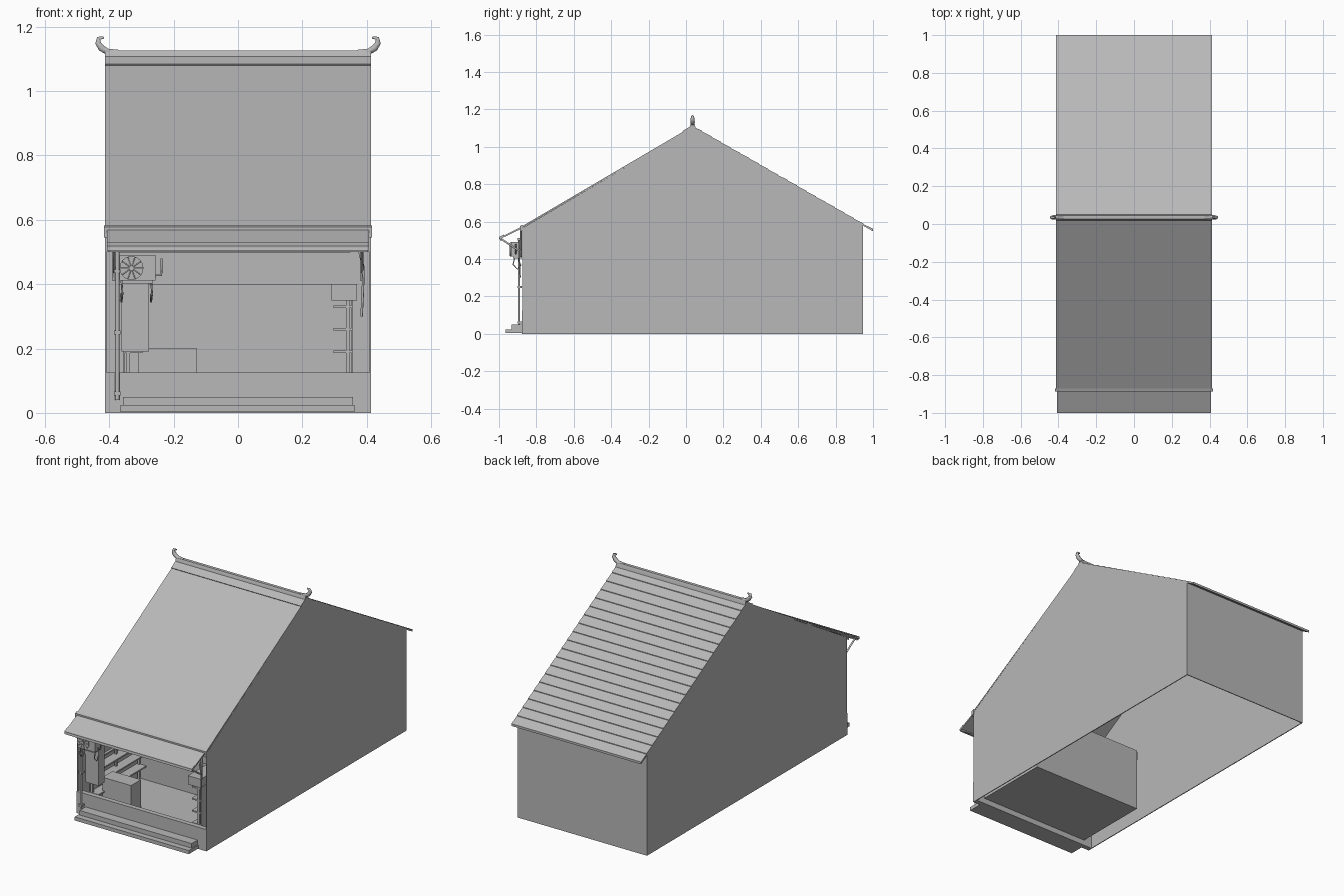
import bpy, bmesh, math
from mathutils import Vector

cube = bpy.data.objects.get("Cube")
if cube:
    bpy.data.objects.remove(cube, do_unlink=True)

grey = bpy.data.materials.new("plain grey")
grey.use_nodes = True
grey.diffuse_color = (0.48, 0.48, 0.48, 1)
grey.node_tree.nodes["Principled BSDF"].inputs["Base Color"].default_value = (0.48, 0.48, 0.48, 1)


def finish(name, bm):
    bmesh.ops.recalc_face_normals(bm, faces=bm.faces)
    mesh = bpy.data.meshes.new(name)
    bm.to_mesh(mesh)
    bm.free()
    mesh.materials.append(grey)
    ob = bpy.data.objects.new(name, mesh)
    bpy.context.collection.objects.link(ob)
    return ob


def prism(name, pts, x0, x1):
    """Extrude a (y, z) outline along x."""
    bm = bmesh.new()
    face = bm.faces.new([bm.verts.new((x0, y, z)) for y, z in pts])
    new = bmesh.ops.extrude_face_region(bm, geom=[face])["geom"]
    bmesh.ops.translate(bm, vec=(x1 - x0, 0, 0),
                        verts=[v for v in new if isinstance(v, bmesh.types.BMVert)])
    return finish(name, bm)


def box(name, x0, x1, y0, y1, z0, z1):
    return prism(name, [(y0, z0), (y1, z0), (y1, z1), (y0, z1)], x0, x1)


def tube(name, points, radius, radii=None):
    """Thin round bar through the points, with optional taper."""
    cu = bpy.data.curves.new(name, "CURVE")
    cu.dimensions = "3D"
    cu.bevel_depth = radius
    cu.bevel_resolution = 1
    cu.use_fill_caps = True
    sp = cu.splines.new("POLY")
    sp.points.add(len(points) - 1)
    for i, p in enumerate(points):
        sp.points[i].co = (*p, 1)
        sp.points[i].radius = radii[i] if radii else 1
    cu.materials.append(grey)
    ob = bpy.data.objects.new(name, cu)
    bpy.context.collection.objects.link(ob)
    return ob


def disc(name, centre, radius, depth, sides=24):
    bm = bmesh.new()
    bmesh.ops.create_cone(bm, cap_ends=True, segments=sides, radius1=radius,
                          radius2=radius, depth=depth)
    ob = finish(name, bm)
    ob.rotation_euler.x = math.pi / 2
    ob.location = centre
    return ob


W = 0.413          # half width of the house
FRONT, BACK = -0.875, 0.945
RIDGE = Vector((0.035, 1.11))
EAVE_F = Vector((-0.885, 0.57))
EAVE_B = Vector((1.0, 0.557))
back_top = RIDGE.lerp(EAVE_B, (BACK - RIDGE.x) / (EAVE_B.x - RIDGE.x)).y

# Shell, open underneath
gable = [(FRONT, 0), (BACK, 0), (BACK, back_top - 0.008),
         (RIDGE.x, RIDGE.y - 0.008), (FRONT, 0.565)]
for side, s in (("left", 1), ("right", -1)):
    prism(side + "_wall", gable, s * W, s * (W - 0.005))
box("back_wall", -W, W, BACK - 0.005, BACK, 0, back_top - 0.008)
box("front_header", -W, W, FRONT, FRONT + 0.006, 0.5, 0.565)
box("front_low_wall", -W, W, FRONT - 0.003, FRONT + 0.025, 0, 0.125)

# Front roof slope with a band under the ridge
down = Vector((0, -0.009))
prism("front_roof", [RIDGE, EAVE_F, EAVE_F + down, RIDGE + down], -W, W)
lift = Vector((-0.003, 0.004))
band_end = RIDGE.lerp(EAVE_F, 0.055)
prism("front_roof_band", [RIDGE, RIDGE + lift, band_end + lift, band_end], -W, W)

# Back roof slope in overlapping courses
courses = 19
outline = []
for i in range(courses):
    outline.append(RIDGE.lerp(EAVE_B, i / courses))
    outline.append(RIDGE.lerp(EAVE_B, (i + 1) / courses) + Vector((0, 0.004)))
outline += [EAVE_B + down, RIDGE + down]
prism("back_roof", outline, -W, W)

# Ridge beam and curled finials
prism("ridge_beam", [(0.018, 1.1), (0.022, 1.115), (0.026, 1.126), (0.044, 1.126),
                     (0.048, 1.115), (0.052, 1.1)], -W, W)
for side, s in (("left", 1), ("right", -1)):
    path = [(0.37, 1.121), (0.405, 1.122), (0.425, 1.134), (0.435, 1.15),
            (0.433, 1.164), (0.417, 1.167)]
    tube(side + "_finial", [(s * x, 0.035, z) for x, z in path], 0.012,
         [0.7, 0.95, 1, 0.85, 0.6, 0.35])

# Front canopy: sheet, lip, fascia and struts
prism("canopy_sheet", [(-0.875, 0.574), (-0.998, 0.514), (-1.0, 0.504), (-0.875, 0.564)],
      -0.407, 0.407)
prism("canopy_lip", [(-0.872, 0.583), (-0.887, 0.577), (-0.887, 0.545), (-0.872, 0.552)],
      -0.417, 0.417)
prism("canopy_edge_strip", [(-0.974, 0.531), (-1.0, 0.518), (-1.0, 0.512), (-0.974, 0.525)],
      -0.407, 0.407)
box("canopy_fascia", -0.402, 0.402, -0.995, -0.985, 0.5, 0.512)
box("canopy_inner_rail", -0.37, 0.35, -0.9, -0.878, 0.498, 0.512)
for side, s in (("left", 1), ("right", -1)):
    x = s * 0.385
    tube(side + "_canopy_strut", [(x, -0.88, 0.435), (x, -0.985, 0.505)], 0.005)
    tube(side + "_strut_plate", [(x, -0.882, 0.41), (x, -0.882, 0.55)], 0.005)

# Doorstep
box("lower_step", -0.365, 0.362, -0.965, FRONT, 0.003, 0.024)
box("upper_step", -0.357, 0.357, -0.932, FRONT, 0.024, 0.05)

# Open shop room
box("room_floor", -0.357, 0.357, -0.865, -0.4, 0.032, 0.04)
box("room_back", -0.357, 0.357, -0.406, -0.4, 0.035, 0.4)
for side, s in (("left", 1), ("right", -1)):
    box(side + "_room_wall", s * 0.353, s * 0.357, FRONT + 0.03, -0.4, 0.035, 0.4)
    box(side + "_shelf_header", s * 0.29, s * 0.37, FRONT + 0.005, -0.41, 0.35, 0.4)
    for z in (0.12, 0.19, 0.26, 0.33):
        box(side + "_shelf", s * 0.297, s * 0.353, FRONT + 0.03, -0.41, z - 0.004, z + 0.004)
    for y in (FRONT + 0.03, -0.63, -0.42):
        box(side + "_shelf_upright", s * 0.335, s * 0.347, y, y + 0.012, 0.04, 0.35)
box("tall_cabinet", -0.362, -0.277, -0.872, -0.82, 0.19, 0.41)
box("service_counter", -0.31, -0.128, -0.79, -0.7, 0.04, 0.2)

# Drain pipe on the right and hanging cable on the left
tube("drain_pipe", [(-0.375, -0.893, 0.04), (-0.375, -0.893, 0.5)], 0.007)
for z in (0.06, 0.25, 0.44):
    box("pipe_clip", -0.385, -0.365, -0.902, -0.876, z - 0.006, z + 0.006)
tube("hanging_cable", [(0.378, -0.89, 0.5), (0.39, -0.893, 0.45), (0.388, -0.89, 0.38),
                       (0.384, -0.887, 0.3)], 0.004)

# Wall-mounted fan unit
box("fan_unit", -0.368, -0.257, -0.935, -0.885, 0.412, 0.49)
hub = Vector((-0.331, -0.937, 0.45))
disc("fan_rim", hub, 0.037, 0.006)
disc("fan_hub", hub + Vector((0, -0.005, 0)), 0.008, 0.006, 12)
for i in range(10):
    a = i * math.tau / 10
    tube("fan_spoke", [hub + Vector((r * math.cos(a), -0.004, r * math.sin(a)))
                       for r in (0.006, 0.036)], 0.0016)
box("fan_bracket", -0.36, -0.265, -0.925, -0.876, 0.402, 0.412)
tube("fan_valve", [(-0.257, -0.91, 0.428), (-0.238, -0.91, 0.428), (-0.238, -0.91, 0.48)], 0.004)
for x in (-0.362, -0.27):
    tube("fan_hose", [(x, -0.915, 0.41), (x + 0.003, -0.925, 0.37), (x, -0.9, 0.345),
                      (x, -0.88, 0.37)], 0.003)
